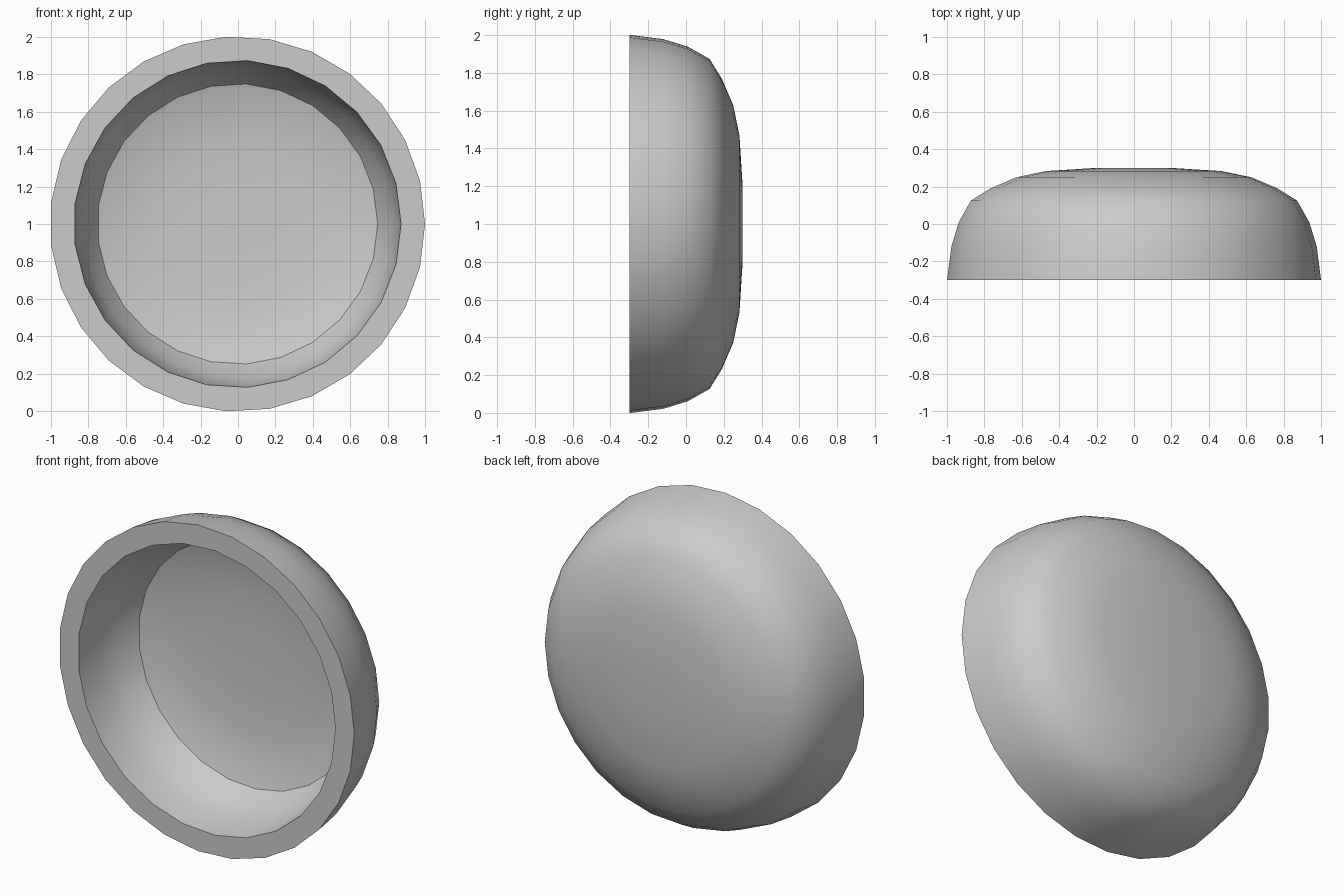
import bpy
import bmesh
from math import sin, cos, tau, radians
from mathutils import Vector

cube = bpy.data.objects.get("Cube")
if cube:
    bpy.data.objects.remove(cube, do_unlink=True)

# Plain grey clay
grey = bpy.data.materials.new("light_grey")
grey.diffuse_color = (0.6, 0.6, 0.6, 1)
grey.use_nodes = True
grey.node_tree.nodes["Principled BSDF"].inputs["Base Color"].default_value = (0.6, 0.6, 0.6, 1)

CENTRE = Vector((-0.003, 0, 1))


def lathe(bm, profile, pole_y, sides):
    """Turn (radius, y) points about the y axis, close at a pole, return the open edge loop."""
    rings = []
    for r, y in profile:
        rings.append([bm.verts.new(CENTRE + Vector((r * cos(tau * i / sides), y,
                                                    r * sin(tau * i / sides))))
                      for i in range(sides)])
    pole = bm.verts.new(CENTRE + Vector((0, pole_y, 0)))
    for i in range(sides):
        j = (i + 1) % sides
        for a, b in zip(rings, rings[1:]):
            bm.faces.new((a[i], a[j], b[j], b[i]))
        bm.faces.new((rings[-1][i], rings[-1][j], pole))
    return [bm.edges.get((rings[0][i], rings[0][(i + 1) % sides])) for i in range(sides)]


bm = bmesh.new()

# Outer shell: rounded side, then a shallow domed back
outer_edge = lathe(bm, [(1.003, -0.3), (0.98, -0.12), (0.94, 0.01), (0.875, 0.125),
                        (0.77, 0.19), (0.63, 0.25), (0.47, 0.283), (0.2, 0.3)], 0.3, 27)

# Hollow: curved wall, then a crease and a shallow concave floor
inner_edge = lathe(bm, [(0.875, -0.3), (0.86, -0.13), (0.82, 0.0), (0.75, 0.11),
                        (0.62, 0.15), (0.43, 0.172), (0.2, 0.18)], 0.18, 25)

# Flat rim between the two loops
bmesh.ops.triangle_fill(bm, use_beauty=True, use_dissolve=False,
                        edges=outer_edge + inner_edge, normal=(0, -1, 0))
bmesh.ops.recalc_face_normals(bm, faces=bm.faces)

mesh = bpy.data.meshes.new("bowl_shell")
bm.to_mesh(mesh)
bm.free()
mesh.materials.append(grey)
bowl = bpy.data.objects.new("bowl_shell", mesh)
bpy.context.collection.objects.link(bowl)

# Smooth shading with a sharp rim and floor crease
bpy.ops.object.select_all(action="DESELECT")
bowl.select_set(True)
bpy.context.view_layer.objects.active = bowl
bpy.ops.object.shade_smooth_by_angle(angle=radians(36))
